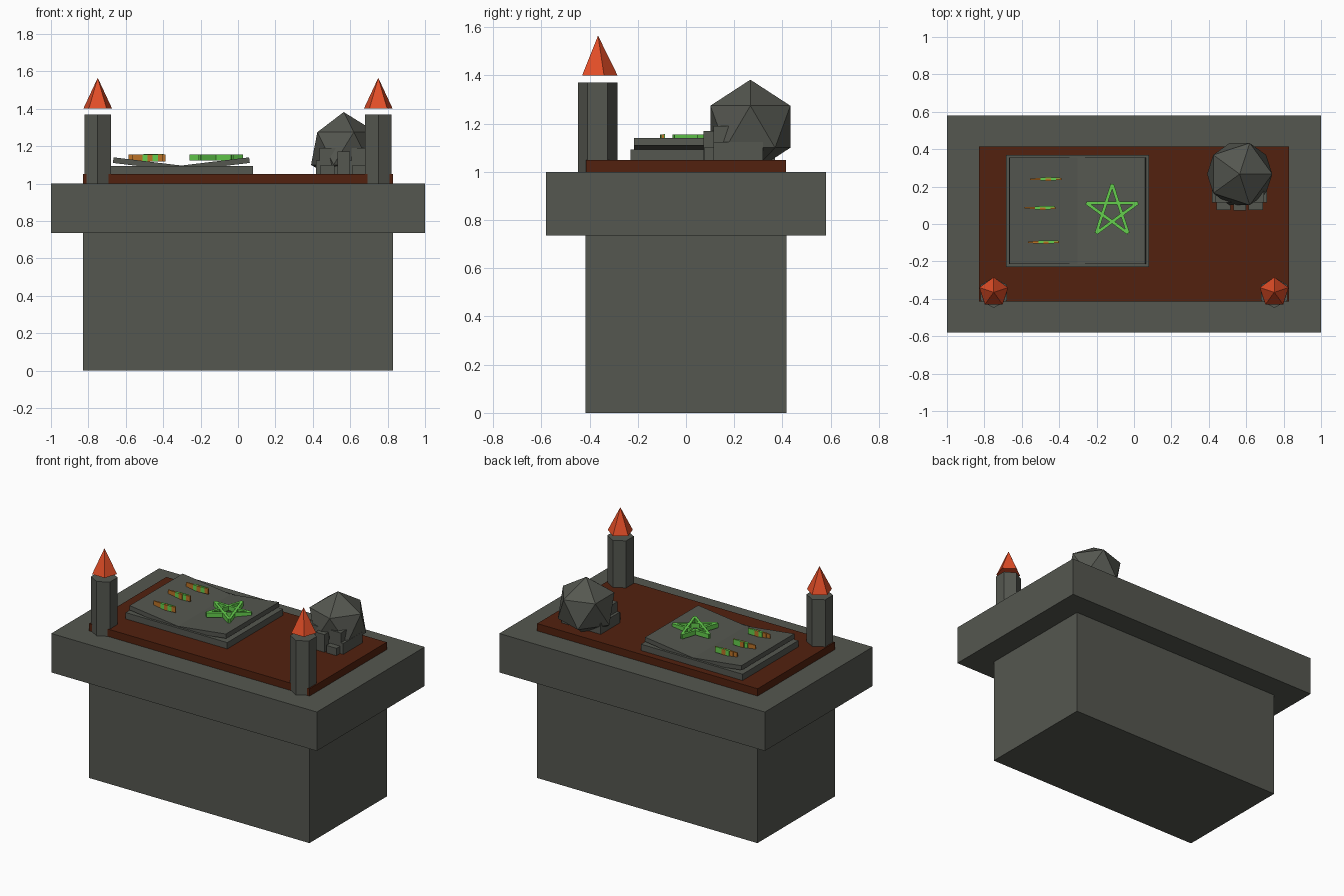
import bpy, math
from mathutils import Vector

if "Cube" in bpy.data.objects:
    bpy.data.objects.remove(bpy.data.objects["Cube"])


def material(name, rgb):
    m = bpy.data.materials.new(name)
    m.diffuse_color = (*rgb, 1)
    m.use_nodes = True
    m.node_tree.nodes["Principled BSDF"].inputs["Base Color"].default_value = m.diffuse_color
    return m


STONE = material("grey stone", (0.09, 0.095, 0.08))
CLOTH = material("dark red brown", (0.085, 0.015, 0.0045))
FLAME = material("flame orange", (0.76, 0.075, 0.02))
GREEN = material("glowing green", (0.13, 0.62, 0.075))
GOLD = material("rune gold", (0.5, 0.17, 0.02))


def finish(name, mat):
    o = bpy.context.object
    o.name = name
    o.data.materials.clear()
    o.data.materials.append(mat)
    return o


def box(name, mat, x, y, z):
    """Box from three (min, max) ranges."""
    bpy.ops.mesh.primitive_cube_add(size=1, location=[sum(r) / 2 for r in (x, y, z)])
    o = finish(name, mat)
    o.scale = [r[1] - r[0] for r in (x, y, z)]
    return o


# Altar block, overhanging slab and cloth
box("altar_base", STONE, (-0.83, 0.83), (-0.417, 0.417), (0, 0.735))
box("altar_slab", STONE, (-1, 1), (-0.58, 0.58), (0.735, 1.0))
box("altar_cloth", CLOTH, (-0.83, 0.83), (-0.415, 0.415), (1.0, 1.05))

# Six-sided candles with floating five-sided flames
for side, sx in (("left", -1), ("right", 1)):
    bpy.ops.mesh.primitive_cylinder_add(vertices=6, radius=0.082, depth=0.37,
                                        location=(sx * 0.75, -0.367, 1.185))
    finish("candle_" + side, STONE)
    bpy.ops.mesh.primitive_cone_add(vertices=5, radius1=0.081, depth=0.165,
                                    location=(sx * 0.75, -0.365, 1.4825))
    finish("flame_" + side, FLAME)

# Open book: cover and two page blocks sloping down to the spine
box("book_cover", STONE, (-0.685, 0.08), (-0.23, 0.37), (1.05, 1.093))
TILT, LENGTH, THICK, SPINE = math.radians(6.9), 0.365, 0.03, -0.303
for side, sx in (("left", -1), ("right", 1)):
    along = Vector((sx * math.cos(TILT), 0, math.sin(TILT)))
    up = Vector((-sx * math.sin(TILT), 0, math.cos(TILT)))
    c = Vector((SPINE, 0.07, 1.096)) + along * LENGTH / 2 - up * THICK / 2
    bpy.ops.mesh.primitive_cube_add(size=1, location=c, rotation=(0, -sx * TILT, 0))
    finish("pages_" + side, STONE).scale = (LENGTH, 0.57, THICK)

# Five-pointed star on the right page
pts = [Vector((-0.117 + 0.145 * math.cos(a), 0.068 + 0.145 * math.sin(a), 1.139))
       for a in (math.pi / 2 + i * math.tau / 5 for i in range(5))]
for i in range(5):
    a, b = pts[i], pts[(i + 2) % 5]
    d = b - a
    bpy.ops.mesh.primitive_cube_add(size=1, location=(a + b) / 2,
                                    rotation=(0, 0, math.atan2(d.y, d.x)))
    finish("star_stroke", GREEN).scale = (d.length, 0.017, 0.031)

# Lines of runes on the left page, in alternating tapered pieces
WIDTHS = (0.008, 0.012, 0.017, 0.02, 0.016, 0.01)
for x0, y in ((-0.555, 0.24), (-0.585, 0.086), (-0.567, -0.097)):
    for i, w in enumerate(WIDTHS):
        x = x0 + i * 0.0277
        box("rune_piece", GREEN if i in (2, 4) else GOLD, (x, x + 0.0277),
            (y - w / 2, y + w / 2), (1.118, 1.155))
    box("rune_stripe", GREEN, (x0 + 0.08, x0 + 0.16), (y + 0.003, y + 0.009), (1.118, 1.157))

# Skull: faceted cranium, jaw, cheeks, nose and teeth
bpy.ops.mesh.primitive_ico_sphere_add(subdivisions=1, radius=0.195,
                                      location=(0.565, 0.267, 1.187))
finish("skull_cranium", STONE)
box("skull_jaw", STONE, (0.418, 0.712), (0.115, 0.32), (1.05, 1.124))
for sx in (-1, 1):
    cx = 0.565 + sx * 0.086
    box("skull_cheek", STONE, (cx - 0.043, cx + 0.043), (0.115, 0.195), (1.05, 1.19))
    box("skull_tooth", STONE, (cx - 0.038, cx + 0.038), (0.075, 0.13), (1.05, 1.1))
box("skull_nose", STONE, (0.533, 0.6), (0.073, 0.15), (1.05, 1.17))
